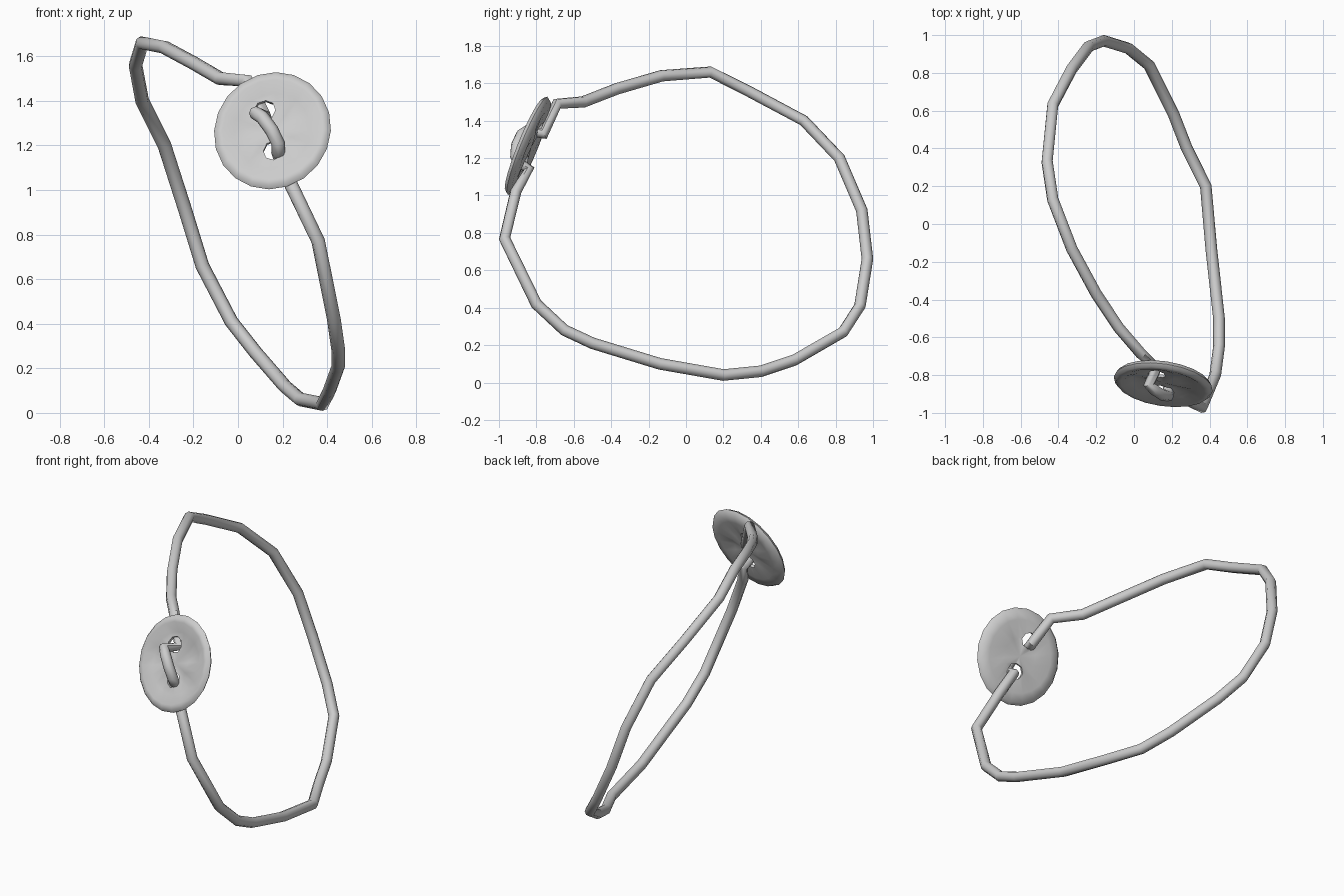
import bpy, bmesh, math
from mathutils import Vector, Matrix

cube = bpy.data.objects.get("Cube")
if cube:
    bpy.data.objects.remove(cube, do_unlink=True)

# One plain grey for everything
grey = bpy.data.materials.new("soft_grey")
grey.use_nodes = True
grey.diffuse_color = (0.6, 0.6, 0.6, 1)
grey.node_tree.nodes["Principled BSDF"].inputs["Base Color"].default_value = grey.diffuse_color


def add_mesh(name, bm):
    mesh = bpy.data.meshes.new(name)
    bm.to_mesh(mesh)
    bm.free()
    obj = bpy.data.objects.new(name, mesh)
    bpy.context.collection.objects.link(obj)
    mesh.materials.append(grey)
    return obj


def select_only(obj):
    bpy.ops.object.select_all(action='DESELECT')
    obj.select_set(True)
    bpy.context.view_layer.objects.active = obj


# Button frame: local z points out of the button's front face
centre = Vector((0.155, -0.845, 1.265))
normal = Vector((-0.15, -1, 0.41)).normalized()
side = Vector((1, -0.15, 0)).normalized()
up = normal.cross(side)
frame = Matrix((side, up, normal)).transposed().to_4x4()
frame.translation = centre


def through_point(x, z):
    """Point on the button's mid plane at a given x and z."""
    return Vector((x, centre.y - 0.15 * (x - centre.x) + 0.41 * (z - centre.z), z))


# Button: turned profile with a rounded rim, dished and slightly creased centre
SIDES = 20
profile = [(0.09, -0.004), (0.17, 0.0), (0.225, 0.022), (0.25, 0.02), (0.265, 0.002),
           (0.25, -0.02), (0.2, -0.026), (0.1, -0.02)]
bm = bmesh.new()
rings = []
for radius, height in profile:
    ring = []
    for i in range(SIDES):
        angle = math.tau * i / SIDES
        crease = 0.008 * math.cos(5 * angle) if radius < 0.18 else 0
        ring.append(bm.verts.new((radius * math.cos(angle),
                                  1.07 * radius * math.sin(angle), height + crease)))
    rings.append(ring)
for inner, outer in zip(rings, rings[1:]):
    for i in range(SIDES):
        j = (i + 1) % SIDES
        bm.faces.new((inner[i], outer[i], outer[j], inner[j]))
for ring, height in ((rings[0], -0.004), (rings[-1], -0.02)):
    hub = bm.verts.new((0, 0, height))
    for i in range(SIDES):
        bm.faces.new((hub, ring[i], ring[(i + 1) % SIDES]))
bmesh.ops.recalc_face_normals(bm, faces=bm.faces)
button = add_mesh("button", bm)
button.matrix_world = frame

# Two thread holes cut through the button
for label, x, z in (("upper", 0.12, 1.36), ("lower", 0.16, 1.18)):
    bm = bmesh.new()
    bmesh.ops.create_cone(bm, cap_ends=True, segments=8, radius1=0.048,
                          radius2=0.048, depth=0.3)
    cutter = add_mesh(label + "_hole_cutter", bm)
    place = frame.copy()
    place.translation = through_point(x, z)
    cutter.matrix_world = place
    cutter.hide_render = True
    cutter.hide_set(True)
    cut = button.modifiers.new(label + "_hole", 'BOOLEAN')
    cut.operation = 'DIFFERENCE'
    cut.solver = 'EXACT'
    cut.object = cutter
select_only(button)
for name in [m.name for m in button.modifiers]:
    bpy.ops.object.modifier_apply(modifier=name)
for cutter in [o for o in bpy.data.objects if o.name.endswith("_hole_cutter")]:
    bpy.data.objects.remove(cutter, do_unlink=True)
bpy.ops.object.shade_smooth_by_angle(angle=math.radians(50))

# Cord: closed loop from the upper hole, round the back, and in at the lower hole
back_loop = [(0.12, -0.76, 1.33), (0.04, -0.69, 1.49), (-0.08, -0.55, 1.5), (-0.2, -0.37, 1.57),
             (-0.33, -0.13, 1.64), (-0.43, 0.13, 1.66), (-0.46, 0.33, 1.56), (-0.43, 0.63, 1.4),
             (-0.33, 0.82, 1.2), (-0.24, 0.94, 0.92), (-0.16, 0.97, 0.66), (-0.03, 0.93, 0.41),
             (0.08, 0.84, 0.27), (0.21, 0.58, 0.12), (0.28, 0.4, 0.06), (0.38, 0.2, 0.04),
             (0.41, -0.14, 0.1), (0.45, -0.5, 0.21), (0.45, -0.65, 0.28), (0.43, -0.8, 0.42),
             (0.36, -0.97, 0.77), (0.24, -0.91, 1.02), (0.19, -0.84, 1.14)]
# Stitch showing on the front between the holes
front_stitch = [(0.18, -0.89, 1.17), (0.18, -0.91, 1.21), (0.15, -0.905, 1.27),
                (0.11, -0.88, 1.325), (0.08, -0.85, 1.345)]
path = back_loop + front_stitch
curve = bpy.data.curves.new("cord", 'CURVE')
curve.dimensions = '3D'
curve.bevel_depth = 0.031
curve.bevel_resolution = 2
spline = curve.splines.new('POLY')
spline.points.add(len(path) - 1)
for point, position in zip(spline.points, path):
    point.co = (*position, 1)
spline.use_cyclic_u = True
cord = bpy.data.objects.new("cord", curve)
bpy.context.collection.objects.link(cord)
curve.materials.append(grey)
select_only(cord)
bpy.ops.object.convert(target='MESH')
bpy.ops.object.shade_smooth_by_angle(angle=math.radians(50))
